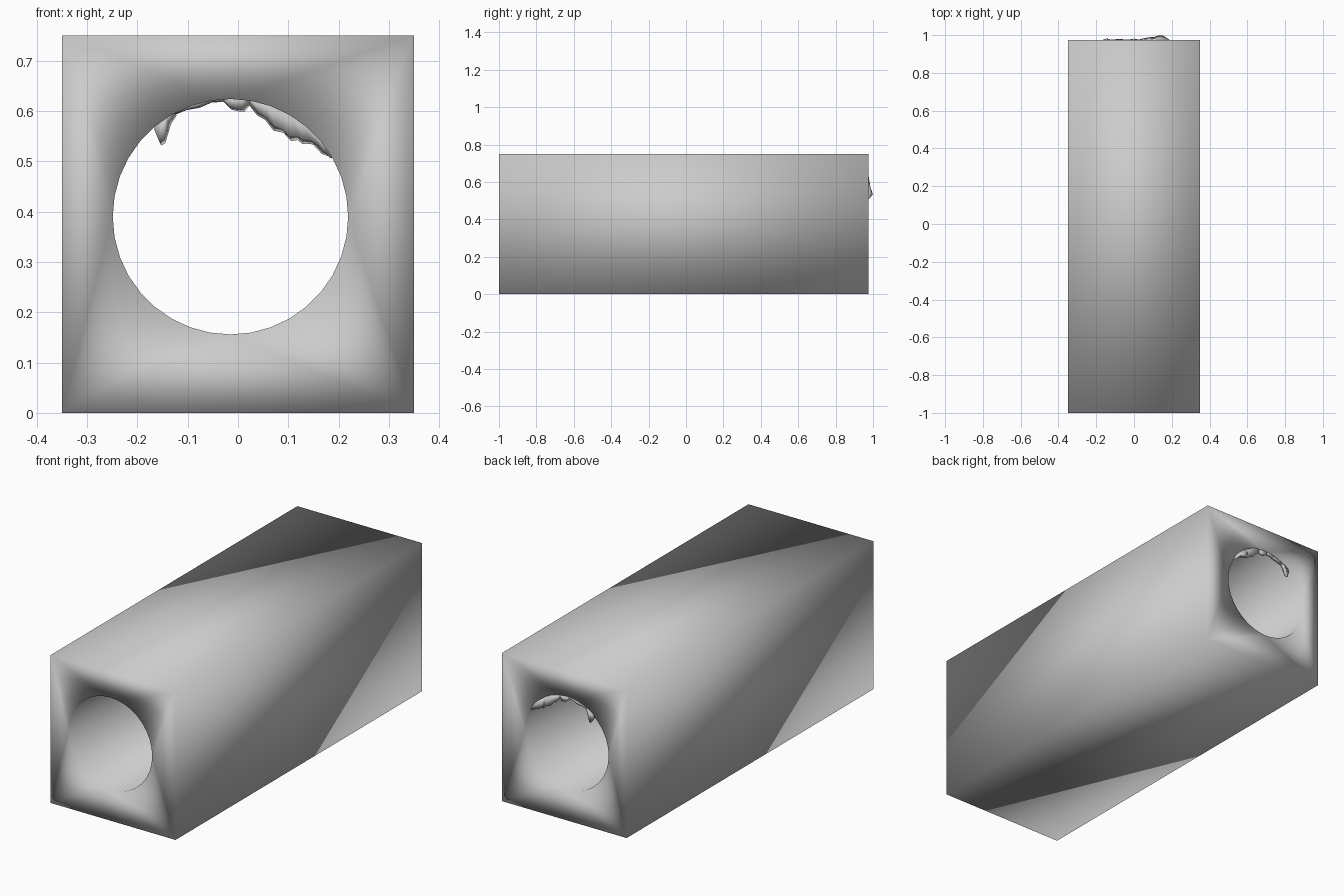
import bpy, bmesh, math, random

if "Cube" in bpy.data.objects:
    bpy.data.objects.remove(bpy.data.objects["Cube"])

random.seed(4)
Y0, Y1 = -1.0, 0.975            # block ends
CX, CZ, R, N = -0.015, 0.39, 0.234, 36   # bore

grey = bpy.data.materials.new("stone grey")
grey.diffuse_color = (0.6, 0.6, 0.6, 1)
grey.use_nodes = True
grey.node_tree.nodes["Principled BSDF"].inputs["Base Color"].default_value = grey.diffuse_color


def finish(bm, name):
    bmesh.ops.recalc_face_normals(bm, faces=bm.faces)
    for f in bm.faces:
        f.smooth = True
    me = bpy.data.meshes.new(name)
    bm.to_mesh(me)
    bm.free()
    me.materials.append(grey)
    ob = bpy.data.objects.new(name, me)
    bpy.context.collection.objects.link(ob)
    return ob


def loop(bm, pts, y):
    vs = [bm.verts.new((x, y, z)) for x, z in pts]
    es = [bm.edges.new((vs[i], vs[(i + 1) % len(vs)])) for i in range(len(vs))]
    return vs, es


# Bored block: outer rectangle and round bore share smooth edges
rect = [(-0.35, 0), (0.35, 0), (0.35, 0.75), (-0.35, 0.75)]
circle = [(CX + R * math.cos(2 * math.pi * i / N),
           CZ + R * math.sin(2 * math.pi * i / N)) for i in range(N)]
bm = bmesh.new()
rings = {}
for y in (Y0, Y1):
    rings[y] = (loop(bm, rect, y), loop(bm, circle, y))
for y in (Y0, Y1):
    (_, oe), (_, ie) = rings[y]
    bmesh.ops.triangle_fill(bm, edges=oe + ie, use_beauty=True, normal=(0, 1, 0))
for k in (0, 1):
    a, b = rings[Y0][k][0], rings[Y1][k][0]
    for i in range(len(a)):
        j = (i + 1) % len(a)
        bm.faces.new((a[i], a[j], b[j], b[i]))
finish(bm, "bored_block")


# Ragged chips hanging from the top of the rear bore rim
def chip(name, x0, x1, drops, y_out):
    """Jagged strip: top follows the bore, bottom hangs by the given drops."""
    bm = bmesh.new()
    n = len(drops)
    rows = []
    for i, d in enumerate(drops):
        x = x0 + (x1 - x0) * i / (n - 1)
        top = CZ + math.sqrt(R * R - (x - CX) ** 2) + 0.004
        y = Y1 + (y_out - Y1) * math.sin(math.pi * i / (n - 1))
        j = random.uniform(-0.003, 0.003)
        rows.append([bm.verts.new(p) for p in (
            (x, Y1 - 0.025, top), (x + j, Y1 - 0.012, top - d * 0.8),
            (x - j, y, top - d), (x + j, Y1 + 0.4 * (y - Y1), top))])
    for a, b in zip(rows, rows[1:]):
        for k in range(4):
            m = (k + 1) % 4
            bm.faces.new((a[k], a[m], b[m], b[k]))
    bm.faces.new(rows[0])
    bm.faces.new(rows[-1])
    finish(bm, name)


chip("chip_left", -0.165, -0.125, [0.012, 0.05, 0.052, 0.02, 0.01], 0.982)
chip("chip_thin", -0.125, -0.025, [0.008, 0.01, 0.014, 0.008, 0.01], 0.979)
chip("chip_middle", -0.028, 0.024, [0.01, 0.025, 0.028, 0.027, 0.01], 0.981)
chip("chip_right", 0.024, 0.185,
     [0.012, 0.03, 0.035, 0.05, 0.047, 0.055, 0.042, 0.034, 0.025, 0.024, 0.008], 0.99)
chip("chip_outer", 0.09, 0.185, [0.012, 0.04, 0.045, 0.028, 0.02, 0.01], 1.0)
